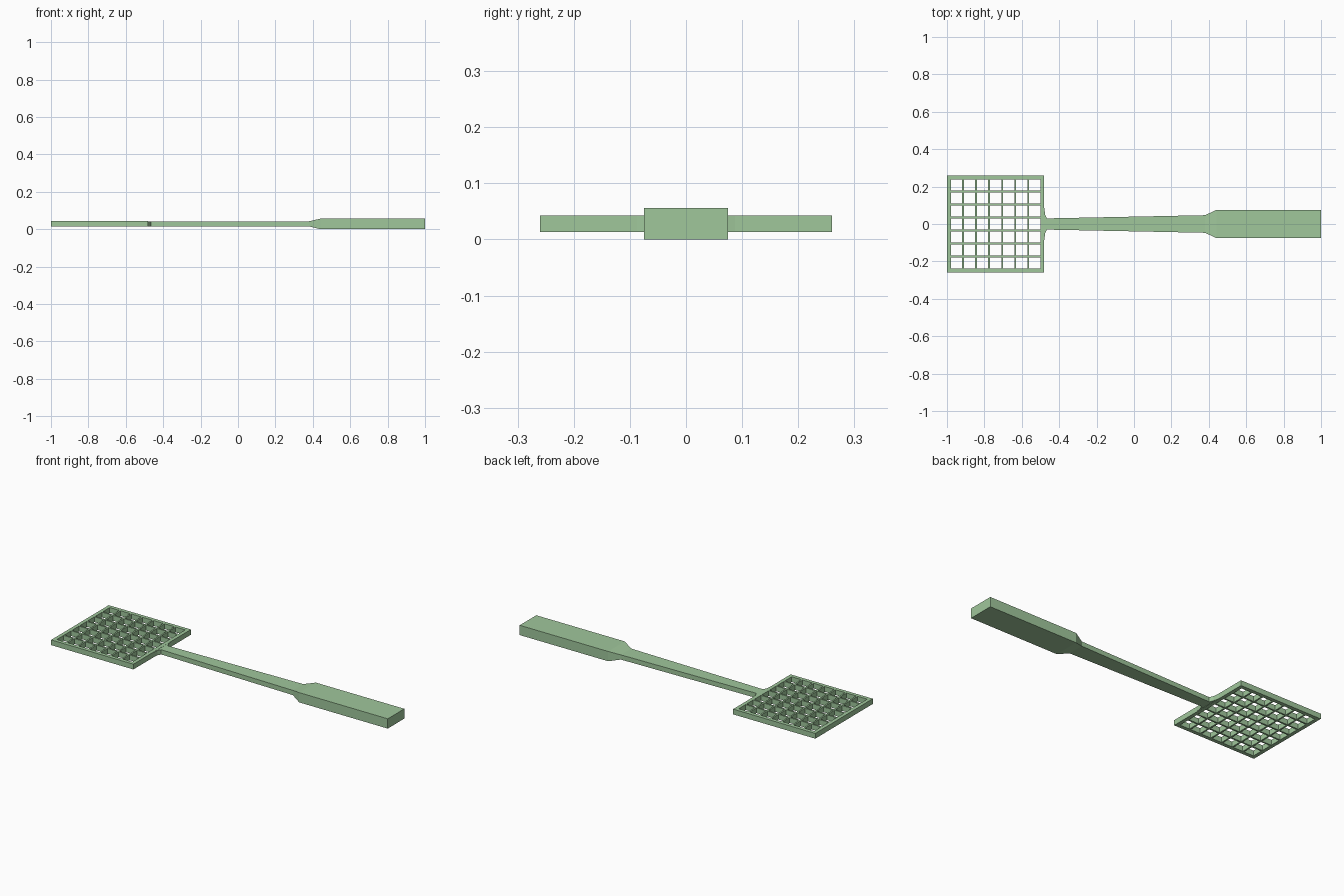
import bpy
import bmesh

cube = bpy.data.objects.get("Cube")
if cube:
    bpy.data.objects.remove(cube, do_unlink=True)

green = bpy.data.materials.new("soft green")
green.use_nodes = True
colour = (0.35, 0.57, 0.33, 1)
green.diffuse_color = colour
green.node_tree.nodes["Principled BSDF"].inputs["Base Color"].default_value = colour


def finish(bm, name):
    bmesh.ops.recalc_face_normals(bm, faces=bm.faces)
    mesh = bpy.data.meshes.new(name)
    bm.to_mesh(mesh)
    bm.free()
    mesh.materials.append(green)
    obj = bpy.data.objects.new(name, mesh)
    bpy.context.collection.objects.link(obj)
    return obj


# Square head: flat lattice of frame and bars, extruded to thickness
SIDE, HOLES, BORDER, BAR = 0.52, 7, 0.021, 0.009
LOW, HIGH = 0.013, 0.043
hole = (SIDE - 2 * BORDER - (HOLES - 1) * BAR) / HOLES
cuts = [0]
for i in range(HOLES):
    start = BORDER + i * (hole + BAR)
    cuts += [start, start + hole]
cuts.append(SIDE)

bm = bmesh.new()
grid = [[bm.verts.new((x - 1, y - SIDE / 2, LOW)) for y in cuts] for x in cuts]
for i in range(len(cuts) - 1):
    for j in range(len(cuts) - 1):
        if i % 2 == 0 or j % 2 == 0:
            bm.faces.new((grid[i][j], grid[i + 1][j],
                          grid[i + 1][j + 1], grid[i][j + 1]))
result = bmesh.ops.extrude_face_region(bm, geom=bm.faces[:], use_keep_orig=True)
top = [v for v in result["geom"] if isinstance(v, bmesh.types.BMVert)]
bmesh.ops.translate(bm, verts=top, vec=(0, 0, HIGH - LOW))
finish(bm, "swatter_head")


def loft(name, sections):
    """Join rectangular sections given as x, half width, bottom, top."""
    bm = bmesh.new()
    rings = [[bm.verts.new(p) for p in
              ((x, -w, lo), (x, w, lo), (x, w, hi), (x, -w, hi))]
             for x, w, lo, hi in sections]
    for a, b in zip(rings, rings[1:]):
        for k in range(4):
            n = (k + 1) % 4
            bm.faces.new((a[k], a[n], b[n], b[k]))
    bm.faces.new(rings[0])
    bm.faces.new(rings[-1])
    return finish(bm, name)


# Shaft with a small fillet at the head, flaring into the thick grip
loft("shaft_and_grip", [
    (-0.48, 0.087, 0.015, 0.042),
    (-0.475, 0.05, 0.015, 0.042),
    (-0.465, 0.03, 0.015, 0.042),
    (0.38, 0.047, 0.015, 0.042),
    (0.44, 0.075, 0, 0.056),
    (1, 0.075, 0, 0.056),
])
